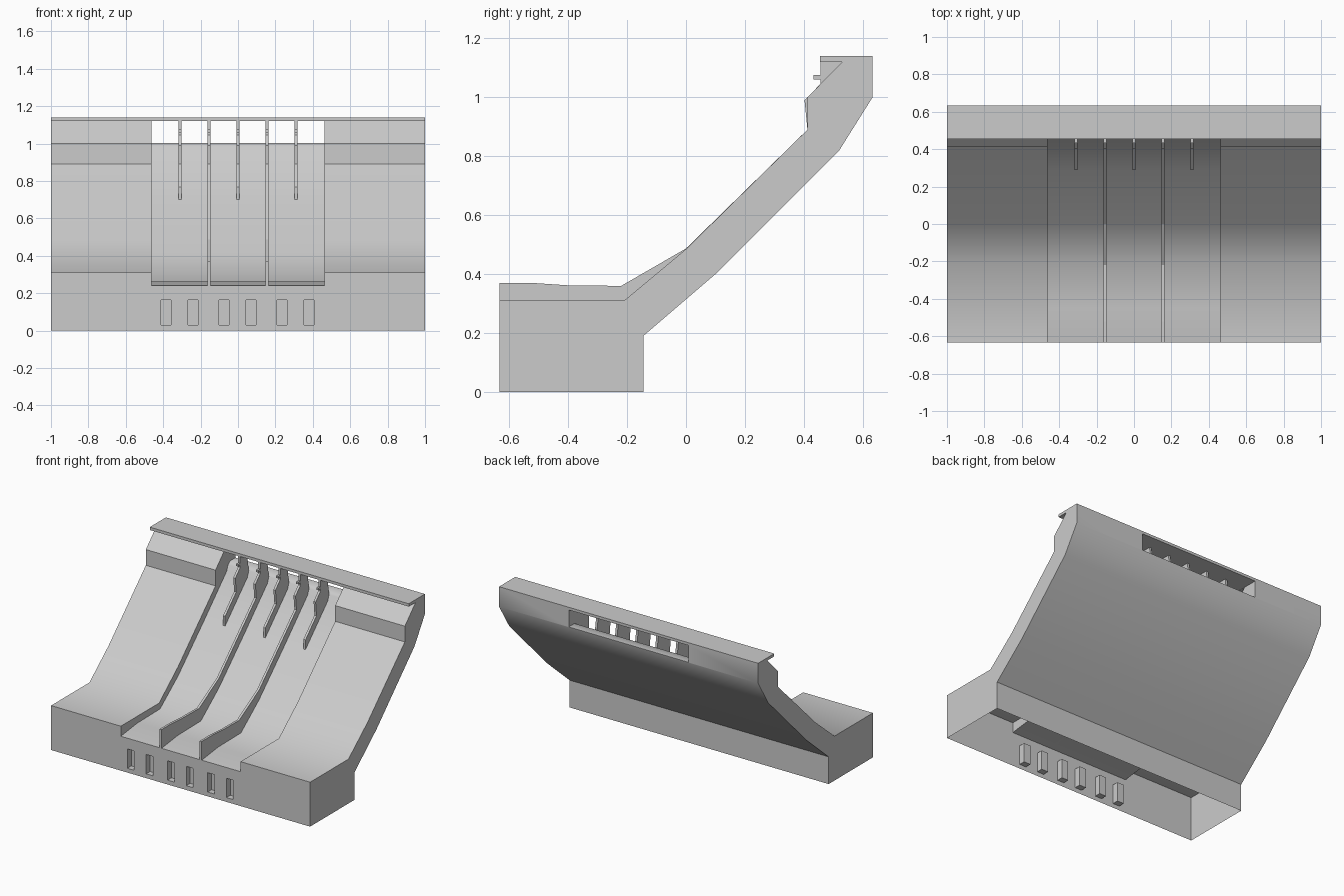
import bpy, bmesh, math

if "Cube" in bpy.data.objects:
    bpy.data.objects.remove(bpy.data.objects["Cube"])


def prism(name, profile, x0, x1):
    """Extrude a (y, z) profile along x."""
    bm = bmesh.new()
    face = bm.faces.new([bm.verts.new((x0, y, z)) for y, z in profile])
    ext = bmesh.ops.extrude_face_region(bm, geom=[face])
    verts = [g for g in ext["geom"] if isinstance(g, bmesh.types.BMVert)]
    bmesh.ops.translate(bm, verts=verts, vec=(x1 - x0, 0, 0))
    bmesh.ops.recalc_face_normals(bm, faces=bm.faces)
    mesh = bpy.data.meshes.new(name)
    bm.to_mesh(mesh)
    bm.free()
    obj = bpy.data.objects.new(name, mesh)
    bpy.context.collection.objects.link(obj)
    return obj


def cut(target, cutter):
    mod = target.modifiers.new("cut", "BOOLEAN")
    mod.operation = "DIFFERENCE"
    mod.solver = "EXACT"
    mod.object = cutter
    bpy.context.view_layer.objects.active = target
    bpy.ops.object.modifier_apply(modifier=mod.name)
    bpy.data.objects.remove(cutter)


# Dam body with the overhanging crest deck
dam = prism("dam_body", [
    (-0.633, 0), (-0.145, 0), (-0.145, 0.19), (0.10, 0.40), (0.52, 0.82),
    (0.633, 1.0), (0.633, 1.14), (0.455, 1.14), (0.455, 1.12), (0.53, 1.12),
    (0.412, 1.0), (0.412, 0.89), (0, 0.485), (-0.21, 0.31), (-0.633, 0.31)], -1, 1)

# Spillway channel, passing under the deck
floor = [(-0.633, 0.24), (-0.45, 0.262), (-0.20, 0.265), (0, 0.42), (0.29, 0.70),
         (0.535, 0.945), (0.55, 0.985), (0.57, 1.003)]
cut(dam, prism("spillway_cutter",
               [(-0.7, 0.235)] + floor + [(0.7, 1.003), (0.7, 1.121), (-0.7, 1.121)],
               -0.462, 0.462))

# Outlet recesses in the front wall
for x in (-0.385, -0.24, -0.075, 0.07, 0.235, 0.38):
    cut(dam, prism("outlet_cutter",
                   [(-0.7, 0.03), (-0.59, 0.03), (-0.59, 0.165), (-0.7, 0.165)],
                   x - 0.026, x + 0.026))

# The underside is open
bm = bmesh.new()
bm.from_mesh(dam.data)
bottom = [f for f in bm.faces if all(v.co.z < 0.001 for v in f.verts)]
bmesh.ops.delete(bm, geom=bottom, context="FACES")
bm.to_mesh(dam.data)
bm.free()
bpy.ops.object.select_all(action="DESELECT")
dam.select_set(True)
bpy.context.view_layer.objects.active = dam
bpy.ops.object.shade_smooth_by_angle(angle=math.radians(42))

# Pier head shared by long and short piers, with a small bracket under the deck
head = [(0.55, 0.985), (0.53, 1.122), (0.456, 1.122), (0.456, 1.075), (0.432, 1.075),
        (0.432, 1.06), (0.456, 1.06), (0.456, 1.045), (0.412, 1.0), (0.402, 0.99),
        (0.412, 0.89)]
w = 0.008

# Long divider walls running down to the front lip
for x in (-0.155, 0.155):
    prism("divider_wall", floor[:6] + head +
          [(0, 0.487), (-0.22, 0.36), (-0.40, 0.362), (-0.52, 0.37), (-0.633, 0.37)],
          x - w, x + w)

# Short piers near the crest
for x in (-0.31, 0, 0.31):
    prism("short_pier", [(0.29, 0.699), (0.535, 0.944)] + head + [(0.29, 0.768)],
          x - w, x + w)
